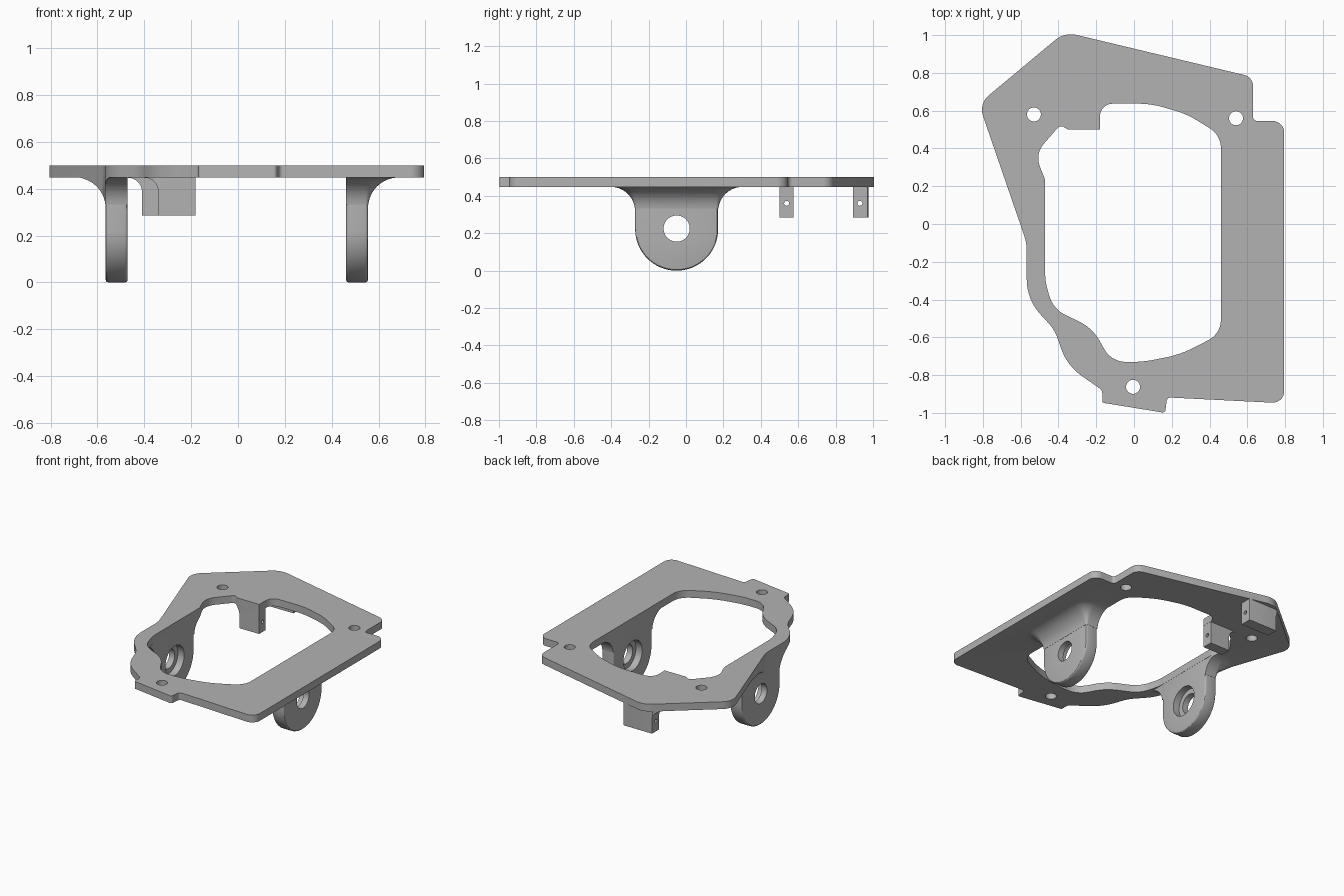
import bpy, bmesh
from math import sin, cos, tan, pi, sqrt, radians
from mathutils import Vector, Matrix

if "Cube" in bpy.data.objects:
    bpy.data.objects.remove(bpy.data.objects["Cube"], do_unlink=True)

TOP, UNDER = 0.5, 0.447
LUG_Y, LUG_R, FLARE = -0.05, 0.222, 0.13

grey = bpy.data.materials.new("satin grey")
grey.use_nodes = True
GREY = (0.45, 0.45, 0.45, 1)
grey.diffuse_color = GREY
grey.node_tree.nodes["Principled BSDF"].inputs["Base Color"].default_value = GREY


def rounded(corners):
    """Round each (x, y, radius) corner of a closed outline."""
    pts = []
    n = len(corners)
    for i, (x, y, r) in enumerate(corners):
        p = Vector((x, y))
        a = Vector(corners[i - 1][:2]) - p
        b = Vector(corners[(i + 1) % n][:2]) - p
        if r == 0:
            pts.append(p)
            continue
        half = a.angle(b) / 2
        t = min(r / tan(half), 0.49 * a.length, 0.49 * b.length)
        r = t * tan(half)
        a.normalize()
        b.normalize()
        centre = p + (a + b).normalized() * (r / sin(half))
        start, end = p + a * t - centre, p + b * t - centre
        turn = start.angle_signed(end)
        for k in range(9):
            pts.append(centre + Matrix.Rotation(-turn * k / 8, 2) @ start)
    return pts


def finish(bm, name):
    bmesh.ops.recalc_face_normals(bm, faces=bm.faces)
    mesh = bpy.data.meshes.new(name)
    bm.to_mesh(mesh)
    bm.free()
    mesh.materials.append(grey)
    ob = bpy.data.objects.new(name, mesh)
    bpy.context.collection.objects.link(ob)
    return ob


def loft(name, rings, bevel=0):
    """Skin matching closed rings of 3D points and cap both ends."""
    bm = bmesh.new()
    rows = [[bm.verts.new(p) for p in ring] for ring in rings]
    n = len(rows[0])
    for low, high in zip(rows, rows[1:]):
        for i in range(n):
            j = (i + 1) % n
            bm.faces.new((low[i], low[j], high[j], high[i]))
    caps = [bm.faces.new(rows[0]), bm.faces.new(rows[-1])]
    bmesh.ops.recalc_face_normals(bm, faces=bm.faces)
    if bevel:
        edges = list({e for f in caps for e in f.edges})
        bmesh.ops.bevel(bm, geom=edges, offset=bevel, segments=3, profile=0.5, affect='EDGES')
    return finish(bm, name)


def prism(name, pts, low, high):
    return loft(name, [[(x, y, z) for x, y in pts] for z in (low, high)])


def cylinder(name, centre, radius, length, axis):
    bm = bmesh.new()
    turn = Matrix.Rotation(pi / 2, 4, 'Y') if axis == 'X' else Matrix()
    bmesh.ops.create_cone(bm, cap_ends=True, segments=48, radius1=radius, radius2=radius,
                          depth=length, matrix=Matrix.Translation(centre) @ turn)
    return finish(bm, name)


def combine(body, tool, operation):
    mod = body.modifiers.new("combine", 'BOOLEAN')
    mod.operation, mod.solver, mod.object = operation, 'EXACT', tool
    bpy.context.view_layer.objects.active = body
    bpy.ops.object.modifier_apply(modifier=mod.name)
    bpy.data.objects.remove(tool, do_unlink=True)


def lug_tongue(side, inner, outer):
    """Hanging ear with a half-round lower end."""
    arc = [(LUG_Y + LUG_R * cos(a), LUG_R + LUG_R * sin(a))
           for a in (pi + pi * k / 32 for k in range(33))]
    prof = arc + [(LUG_Y + LUG_R, 0.47), (LUG_Y - LUG_R, 0.47)]
    return loft("lug", [[(side * x, y, z) for y, z in prof] for x in (inner, outer)], 0.012)


def lug_flare(side, inner, outer):
    """Concave flare joining the ear to the plate on three sides."""
    rings, e = [], 0.012
    for k in range(1, 15):
        a = pi / 2 * k / 14
        d = FLARE * (1 - cos(a)) + 0.0005
        ring = [(inner + 0.001, LUG_Y - LUG_R - d)]
        for sign, first in ((-1, -90), (1, 0)):
            for s in range(7):
                b = radians(first + 15 * s)
                ring.append((outer - e + (e + d) * cos(b),
                             LUG_Y + sign * (LUG_R - e) + (e + d) * sin(b)))
        ring.append((inner + 0.001, LUG_Y + LUG_R + d))
        z = UNDER - FLARE + FLARE * sin(a) + 0.001
        rings.append([(side * x, y, z) for x, y in ring])
    rings.append([(x, y, 0.48) for x, y, z in rings[-1]])
    return loft("flare", rings)


def tab(left, right, front, back):
    """Small hanging block with a concave fillet on one end."""
    r, low = 0.06, 0.285
    fillet = [(left - r + r * cos(a), UNDER - r + r * sin(a))
              for a in (pi / 2 * k / 8 for k in range(9))]
    prof = [(right, low), (left, low)] + fillet + [(left - r, 0.475), (right, 0.475)]
    return loft("tab", [[(x, y, z) for x, z in prof] for y in (front, back)])


outline = rounded([
    (-0.367, 1.016, .13), (-0.822, 0.637, .1), (-0.568, -0.1, .25), (-0.568, -0.4, .32),
    (-0.42, -0.56, .25), (-0.355, -0.75, .3), (-0.168, -0.88, .03), (-0.168, -0.946, .01),
    (0.165, -1.0, .015), (0.175, -0.918, .02), (0.795, -0.949, .06), (0.795, 0.545, .06),
    (0.63, 0.545, .025), (0.63, 0.778, .06)])
opening = rounded([
    (-0.18, 0.5, 0), (-0.18, 0.637, .12), (0.09, 0.637, .5), (0.28, 0.582, .5),
    (0.46, 0.47, .12), (0.46, -0.58, .12), (0.25, -0.69, .6), (0.05, -0.73, .6),
    (-0.12, -0.73, .13), (-0.22, -0.55, .25), (-0.43, -0.45, .2), (-0.47, -0.3, .25),
    (-0.47, 0.235, .08), (-0.525, 0.37, .12), (-0.39, 0.525, .04), (-0.35, 0.5, .03)])

# Flat slab with the ears and tabs hanging below it
bracket = prism("mounting_bracket", [(-1, -1.2), (1, -1.2), (1, 1.2), (-1, 1.2)], UNDER, TOP)
lugs = [(-1, 0.471, 0.565), (1, 0.461, 0.555)]
for spec in lugs:
    combine(bracket, lug_flare(*spec), 'UNION')
    combine(bracket, lug_tongue(*spec), 'UNION')
combine(bracket, tab(-0.34, -0.181, 0.501, 0.575), 'UNION')
combine(bracket, tab(-0.41, -0.181, 0.893, 0.975), 'UNION')

# Trim everything to the outline and cut the big opening
combine(bracket, prism("outline", outline, -0.2, 0.8), 'INTERSECT')
combine(bracket, prism("opening", opening, -0.2, 0.8), 'DIFFERENCE')

# Screw holes, ear bores with inner recesses, and tab pin holes
for x, y in ((-0.53, 0.58), (0.54, 0.56), (-0.005, -0.862)):
    combine(bracket, cylinder("screw_hole", (x, y, TOP), 0.037, 0.4, 'Z'), 'DIFFERENCE')
for side, inner, outer in lugs:
    bore = (side * (inner + outer) / 2, LUG_Y, LUG_R + 0.003)
    combine(bracket, cylinder("bore", bore, 0.07, 0.4, 'X'), 'DIFFERENCE')
    recess = (side * inner, LUG_Y, LUG_R + 0.003)
    combine(bracket, cylinder("recess", recess, 0.107, 0.1, 'X'), 'DIFFERENCE')
for y in (0.538, 0.93):
    combine(bracket, cylinder("pin_hole", (-0.3, y, 0.36), 0.013, 0.5, 'X'), 'DIFFERENCE')

bpy.ops.object.select_all(action='DESELECT')
bracket.select_set(True)
bpy.context.view_layer.objects.active = bracket
bpy.ops.object.shade_smooth_by_angle(angle=radians(30))
